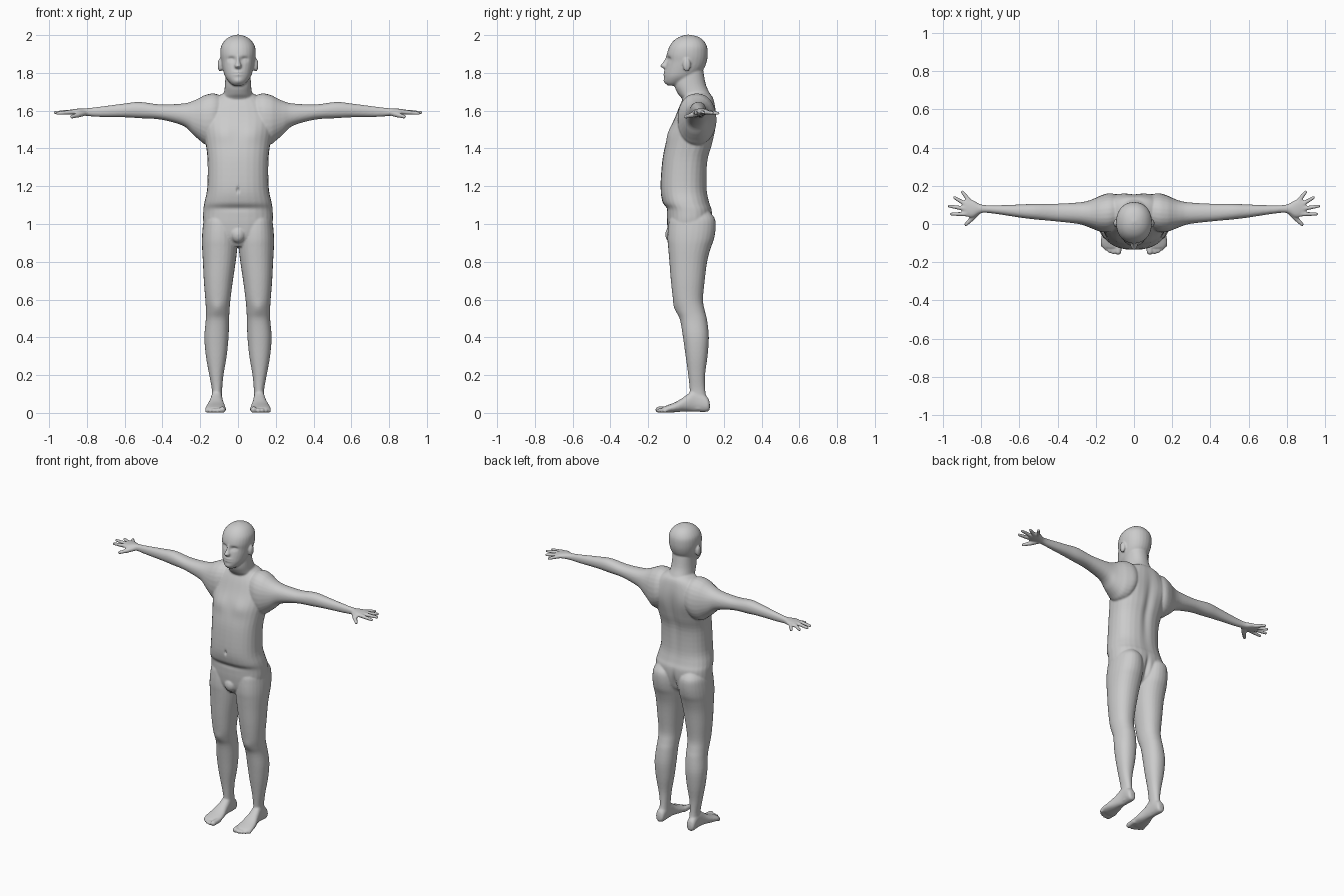
import bpy, bmesh, math
from mathutils import Vector, Matrix

bm = bmesh.new()


def loft(rows, axis, p=2.2, n=28, steps=4):
    """Skin through rows (t, a0, a1, b0, b1): t runs along the axis, a and b bound each section."""
    def place(t, a, b):
        return {'z': (a, b, t), 'x': (t, a, b), 'y': (a, t, b)}[axis]
    pts = [rows[0]] + rows + [rows[-1]]
    fine = []
    for i in range(1, len(pts) - 2):
        for s in range(steps):
            u = s / steps
            fine.append([0.5 * (2 * b + (c - a) * u + (2 * a - 5 * b + 4 * c - d) * u * u
                                + (3 * b - a - 3 * c + d) * u ** 3)
                         for a, b, c, d in zip(*pts[i - 1:i + 3])])
    fine.append(rows[-1])
    rings = []
    for t, a0, a1, b0, b1 in fine:
        ring = []
        for k in range(n):
            c, s = math.cos(2 * math.pi * k / n), math.sin(2 * math.pi * k / n)
            c, s = (math.copysign(abs(v) ** (2 / p), v) for v in (c, s))
            ring.append(bm.verts.new(place(t, (a0 + a1) / 2 + c * (a1 - a0) / 2,
                                           (b0 + b1) / 2 + s * (b1 - b0) / 2)))
        rings.append(ring)
    for r, q in zip(rings, rings[1:]):
        for k in range(n):
            bm.faces.new((r[k], r[(k + 1) % n], q[(k + 1) % n], q[k]))
    bm.faces.new(rings[0])
    bm.faces.new(rings[-1])


def sym(rows):
    return [(z, -w, w, y0, y1) for z, w, y0, y1 in rows]


def ball(c, size):
    m = Matrix.Translation(c) @ Matrix.Diagonal((*size, 1))
    bmesh.ops.create_uvsphere(bm, u_segments=16, v_segments=10, radius=1, matrix=m)


def digit(a, b, ra, rb):
    a, b = Vector(a), Vector(b)
    m = Matrix.Translation((a + b) / 2) @ (b - a).to_track_quat('Z', 'Y').to_matrix().to_4x4()
    bmesh.ops.create_cone(bm, cap_ends=True, segments=14, radius1=ra, radius2=rb,
                          depth=(b - a).length, matrix=m)
    ball(a, (ra,) * 3)
    ball(b, (rb,) * 3)


# arm and palm
loft([(.05, .0, .13, 1.52, 1.66), (.12, -.04, .157, 1.43, 1.69), (.17, -.042, .15, 1.42, 1.684),
      (.205, -.03, .135, 1.445, 1.667), (.24, -.016, .122, 1.475, 1.651), (.29, 0, .113, 1.52, 1.638),
      (.41, .014, .106, 1.553, 1.633), (.52, .024, .106, 1.56, 1.646), (.6, .034, .102, 1.565, 1.638),
      (.73, .054, .098, 1.567, 1.621), (.80, .058, .102, 1.572, 1.613), (.845, .035, .125, 1.576, 1.611),
      (.88, .04, .13, 1.579, 1.606), (.898, .055, .12, 1.584, 1.601)], 'x')

# fingers and thumb
for base, tip in [((.88, .052, 1.593), (.957, .052, 1.586)), ((.885, .08, 1.594), (.968, .094, 1.59)),
                  ((.88, .103, 1.593), (.94, .138, 1.588)), ((.86, .118, 1.592), (.90, .168, 1.586))]:
    digit(base, tip, .0125, .009)
digit((.815, .066, 1.588), (.85, .028, 1.576), .016, .014)
digit((.85, .028, 1.576), (.88, -.002, 1.568), .013, .010)

# leg
loft([(1.07, .05, .15, -.05, .12), (1.03, .018, .178, -.085, .152), (.98, .006, .187, -.095, .157),
      (.92, .003, .191, -.098, .148), (.87, .004, .19, -.094, .13), (.8, .012, .186, -.088, .112),
      (.7, .027, .181, -.08, .099), (.6, .04, .173, -.068, .09), (.54, .045, .17, -.05, .1),
      (.49, .047, .171, -.031, .112), (.4, .05, .178, -.016, .121), (.3, .06, .17, -.002, .114),
      (.2, .077, .152, .012, .101), (.12, .084, .138, .02, .102), (.06, .084, .14, .02, .112),
      (.02, .09, .136, .03, .11)], 'z')

# foot and toes
loft([(.126, .1, .128, .022, .05), (.112, .086, .142, .006, .085), (.05, .083, .142, .006, .125),
      (0, .078, .152, .008, .092), (-.05, .068, .167, .004, .06), (-.1, .065, .174, .001, .04),
      (-.125, .075, .16, .006, .03)], 'y')
for x, y, r in [(.083, -.145, .017), (.108, -.147, .012), (.128, -.14, .012),
                (.147, -.128, .0115), (.163, -.113, .011)]:
    digit((x - .003, -.09, .02), (x, y, r), r, r)

# ear
ball((.094, .004, 1.842), (.014, .021, .036))

# mirror the limbs to the other side
twin = bmesh.ops.duplicate(bm, geom=bm.verts[:] + bm.edges[:] + bm.faces[:])['geom']
for v in twin:
    if isinstance(v, bmesh.types.BMVert):
        v.co.x *= -1

# torso
loft(sym([(.88, .05, -.06, .05), (.93, .15, -.09, .11), (1.0, .182, -.1, .135), (1.07, .184, -.104, .138),
          (1.115, .178, -.124, .124), (1.19, .163, -.135, .111), (1.33, .161, -.126, .115),
          (1.42, .17, -.109, .139), (1.5, .183, -.085, .155), (1.57, .185, -.056, .16),
          (1.63, .16, -.032, .154), (1.675, .11, -.01, .14), (1.7, .06, .0, .11)]), 'z', 2.4)
ball((0, -.075, .945), (.04, .035, .045))

# neck
loft(sym([(1.6, .1, .0, .14), (1.66, .088, -.02, .144), (1.69, .075, -.043, .128),
          (1.74, .069, -.062, .105), (1.82, .065, -.05, .09)]), 'z')

# head and nose
loft(sym([(1.732, .022, -.095, -.04), (1.748, .044, -.11, .0), (1.78, .068, -.115, .055),
          (1.82, .081, -.11, .093), (1.86, .089, -.102, .11), (1.9, .094, -.101, .115),
          (1.94, .09, -.088, .111), (1.972, .07, -.064, .092), (1.992, .042, -.032, .062),
          (2.002, .008, .004, .02)]), 'z', 2.15)
loft(sym([(1.895, .007, -.104, -.08), (1.86, .011, -.12, -.08), (1.838, .019, -.137, -.08),
          (1.824, .015, -.122, -.08)]), 'z', 2, 14)

# fuse everything into one skin
bmesh.ops.recalc_face_normals(bm, faces=bm.faces[:])
mesh = bpy.data.meshes.new("body")
bm.to_mesh(mesh)
bm.free()
body = bpy.data.objects.new("body", mesh)
bpy.context.collection.objects.link(body)
bpy.context.view_layer.objects.active = body
body.select_set(True)
fuse = body.modifiers.new("fuse", 'REMESH')
fuse.mode, fuse.voxel_size = 'VOXEL', .0052
soft = body.modifiers.new("soften", 'SMOOTH')
soft.factor, soft.iterations = .5, 5
for name in ("fuse", "soften"):
    bpy.ops.object.modifier_apply(modifier=name)

# sculpted details, mirrored in x: centre, reach, push along y
details = [
    ((.036, -.1, 1.872), (.02, .03, .012), .014),      # eye socket
    ((.036, -.09, 1.869), (.011, .03, .007), -.006),   # eye
    ((0, -.115, 1.798), (.025, .03, .013), -.008),     # lips
    ((0, -.12, 1.797), (.026, .03, .004), .006),       # mouth line
    ((0, -.11, 1.757), (.022, .03, .014), -.006),      # chin
    ((0, -.13, 1.18), (.007, .03, .014), .012),        # navel
    ((0, -.11, 1.085), (.15, .06, .018), .007),        # belly crease
    ((.08, -.09, 1.48), (.06, .05, .05), -.009),       # chest
    ((0, .15, 1.36), (.025, .06, .2), -.014),          # spine
    ((.1, .155, 1.53), (.05, .05, .07), .006),         # shoulder blade
    ((0, .14, .96), (.014, .06, .07), -.02),           # seat cleft
    ((.108, -.06, .555), (.03, .04, .035), -.007),     # knee
]
for v in body.data.vertices:
    x, y, z = abs(v.co.x), v.co.y, v.co.z
    for (cx, cy, cz), (rx, ry, rz), push in details:
        d = ((x - cx) / rx) ** 2 + ((y - cy) / ry) ** 2 + ((z - cz) / rz) ** 2
        if d < 6:
            v.co.y += push * math.exp(-d)

bpy.ops.object.shade_smooth()
